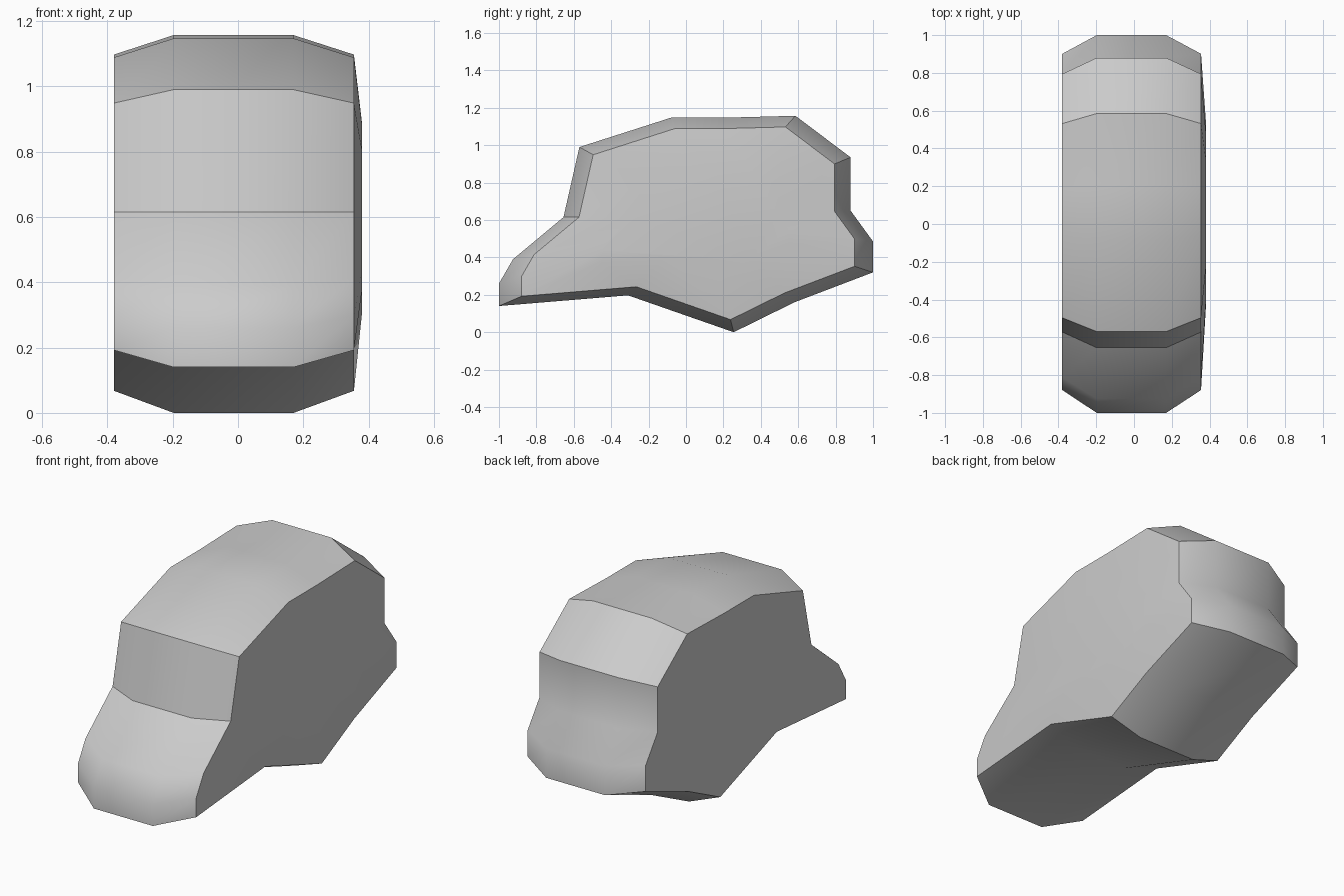
import bpy, bmesh, math

if "Cube" in bpy.data.objects:
    bpy.data.objects.remove(bpy.data.objects["Cube"])

# Side outline of the car body as (y, z), front at -y
OUTLINE = [(-1, 0.14), (-1, 0.26), (-0.925, 0.39), (-0.655, 0.615),
           (-0.57, 0.99), (-0.08, 1.147), (0.21, 1.147), (0.585, 1.157),
           (0.88, 0.935), (0.88, 0.65), (1, 0.485), (1, 0.32),
           (0.58, 0.16), (0.255, 0.0), (-0.31, 0.197)]
CENTRE_Y, CENTRE_Z = 0.1, 0.615

# Cross-sections from left to right: (x, scale of outline)
SECTIONS = [(-0.38, 0.89), (-0.197, 1.0), (0.17, 1.0), (0.355, 0.89), (0.38, 0.5)]


def add_section(bm, x, s):
    return [bm.verts.new((x, CENTRE_Y + s * (y - CENTRE_Y),
                          CENTRE_Z + s * (z - CENTRE_Z))) for y, z in OUTLINE]


# Body shell lofted through the sections, capped on both flanks
bm = bmesh.new()
rings = [add_section(bm, x, s) for x, s in SECTIONS]
n = len(OUTLINE)
for a, b in zip(rings, rings[1:]):
    for i in range(n):
        j = (i + 1) % n
        bm.faces.new((a[i], a[j], b[j], b[i]))
bm.faces.new(rings[0])
bm.faces.new(rings[-1])
bmesh.ops.recalc_face_normals(bm, faces=bm.faces)

mesh = bpy.data.meshes.new("car_body")
bm.to_mesh(mesh)
bm.free()
body = bpy.data.objects.new("car_body", mesh)
bpy.context.collection.objects.link(body)

# Smooth the gentle curves, keep the window and bumper creases sharp
bpy.context.view_layer.objects.active = body
body.select_set(True)
bpy.ops.object.shade_smooth_by_angle(angle=math.radians(35))
